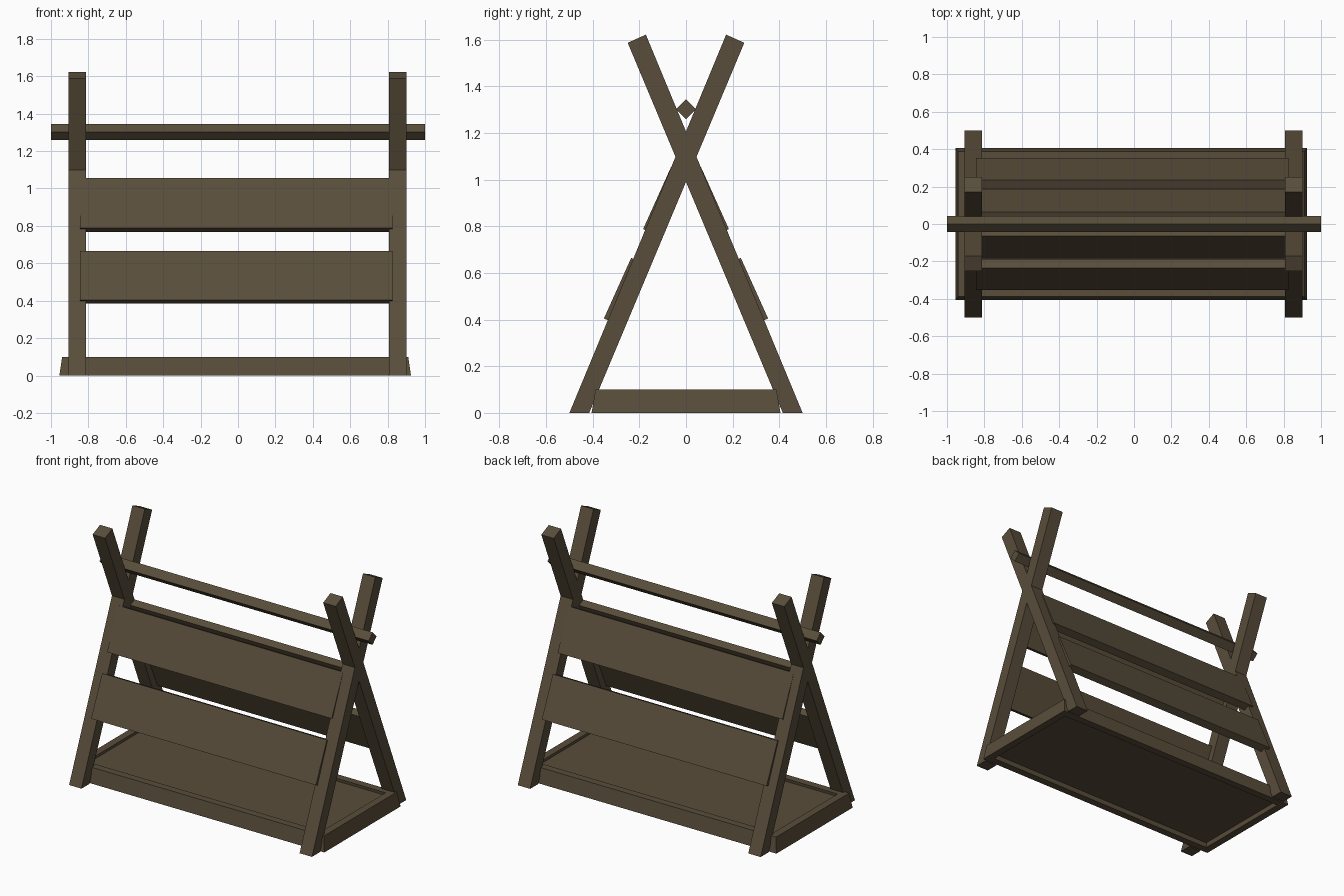
import bpy, bmesh, math
from mathutils import Vector, Matrix

if "Cube" in bpy.data.objects:
    bpy.data.objects.remove(bpy.data.objects["Cube"])

wood = bpy.data.materials.new("dark brown wood")
wood.diffuse_color = (0.10, 0.075, 0.043, 1)
wood.use_nodes = True
wood.node_tree.nodes["Principled BSDF"].inputs["Base Color"].default_value = wood.diffuse_color


def make(name, bm):
    bmesh.ops.recalc_face_normals(bm, faces=bm.faces)
    me = bpy.data.meshes.new(name)
    bm.to_mesh(me)
    bm.free()
    me.materials.append(wood)
    ob = bpy.data.objects.new(name, me)
    bpy.context.collection.objects.link(ob)
    return ob


def prism(name, pts, x0, x1):
    """Extrude a (y, z) outline along x."""
    bm = bmesh.new()
    a = [bm.verts.new((x0, y, z)) for y, z in pts]
    b = [bm.verts.new((x1, y, z)) for y, z in pts]
    n = len(pts)
    bm.faces.new(a)
    bm.faces.new(b[::-1])
    for i in range(n):
        bm.faces.new((a[i], a[(i + 1) % n], b[(i + 1) % n], b[i]))
    return make(name, bm)


# Crossed legs at both ends: flat on the ground, cut square at the top
for side, x0, x1 in (("left", -0.905, -0.813), ("right", 0.808, 0.90)):
    for label, s in (("front", 1), ("back", -1)):
        pts = [(-0.50, 0), (-0.415, 0), (0.25, 1.587), (0.172, 1.622)]
        prism(f"{side}_{label}_leg", [(s * y, z) for y, z in pts], x0, x1)

# Square pole resting on edge in the crook of the legs
prism("top_pole", [(-0.042, 1.302), (0, 1.26), (0.042, 1.302), (0, 1.344)], -1, 1)

# Leaning boards, two on each side
ang = math.atan(0.45)
up = Vector((math.sin(ang), math.cos(ang)))
inward = Vector((math.cos(ang), -math.sin(ang)))
for label, s in (("front", 1), ("back", -1)):
    for level, y, z, h in (("lower", -0.352, 0.405, 0.285), ("upper", -0.184, 0.788, 0.293)):
        o = Vector((y, z))
        pts = [o, o + up * h, o + up * h + inward * 0.05, o + inward * 0.05]
        prism(f"{label}_{level}_board", [(s * p.x, p.y) for p in pts], -0.845, 0.825)

# Base frame: four bevelled rails, slightly wider at the ground
bm = bmesh.new()
cx, w = -0.015, 0.05


def ring(hx, hy, z):
    return [bm.verts.new((cx + sx * hx, sy * hy, z))
            for sx, sy in ((-1, -1), (1, -1), (1, 1), (-1, 1))]


rings = [ring(0.94, 0.405, 0), ring(0.925, 0.388, 0.1),
         ring(0.925 - w, 0.388 - w, 0.1), ring(0.94 - w, 0.405 - w, 0)]
for k in range(4):
    p, q = rings[k], rings[(k + 1) % 4]
    for i in range(4):
        j = (i + 1) % 4
        bm.faces.new((p[i], p[j], q[j], q[i]))
make("base_frame", bm)

# Floor panel set inside the frame
bm = bmesh.new()
bmesh.ops.create_cube(bm, size=1, matrix=Matrix.Translation((cx, 0, 0.055))
                      @ Matrix.Diagonal((1.77, 0.70, 0.05, 1)))
make("base_floor", bm)
